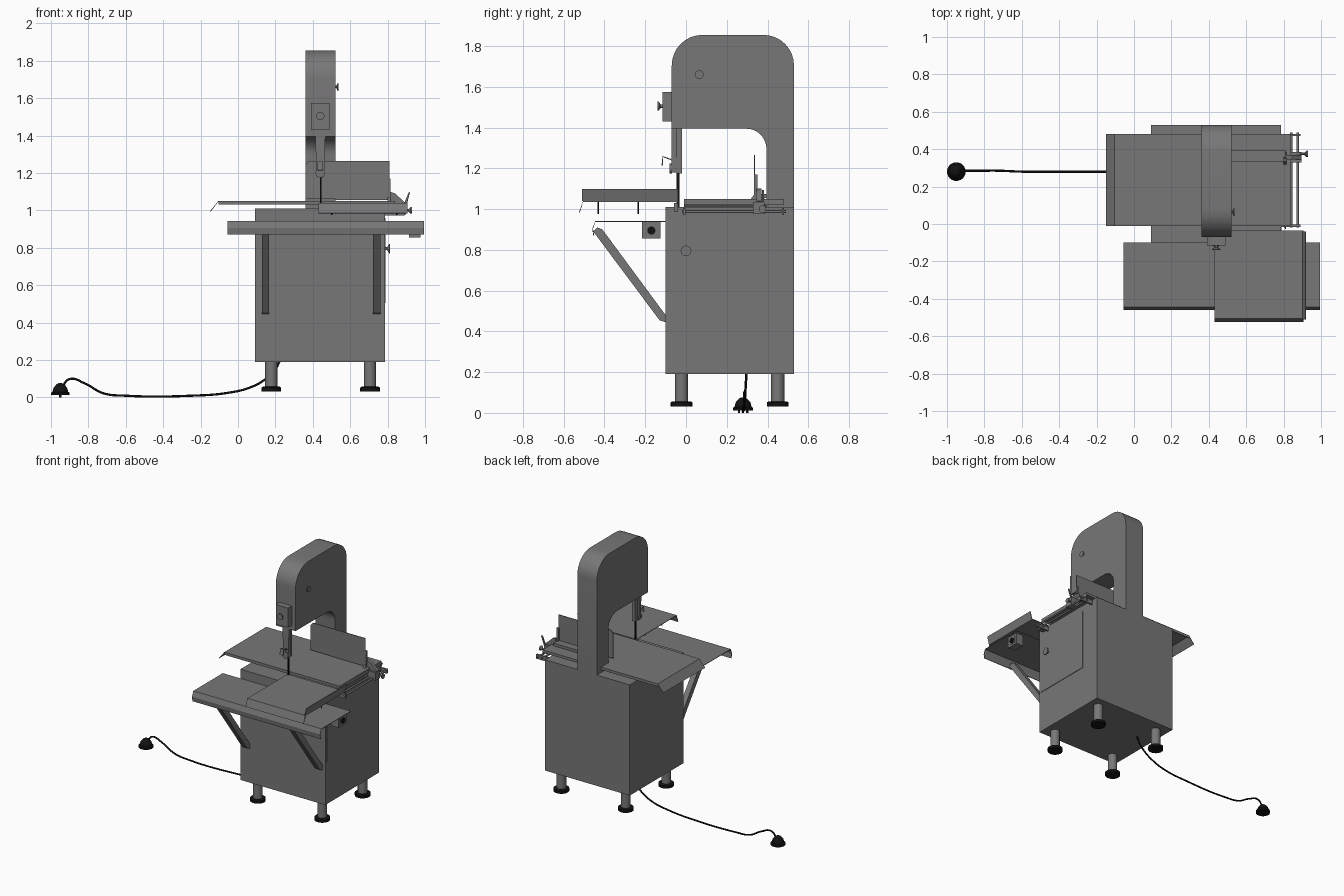
import bpy, bmesh, math
from mathutils import Vector

if "Cube" in bpy.data.objects:
    bpy.data.objects.remove(bpy.data.objects["Cube"])


def material(name, c):
    m = bpy.data.materials.new(name)
    m.diffuse_color = (*c, 1)
    m.use_nodes = True
    m.node_tree.nodes["Principled BSDF"].inputs["Base Color"].default_value = m.diffuse_color
    return m


STEEL = material("steel_grey", (0.19, 0.185, 0.19))
BLACK = material("black_rubber", (0.006, 0.006, 0.006))


def finish(name, bm, mat, smooth=False):
    bmesh.ops.recalc_face_normals(bm, faces=bm.faces)
    me = bpy.data.meshes.new(name)
    bm.to_mesh(me)
    bm.free()
    ob = bpy.data.objects.new(name, me)
    bpy.context.collection.objects.link(ob)
    me.materials.append(mat)
    if smooth:
        bpy.ops.object.select_all(action='DESELECT')
        ob.select_set(True)
        bpy.context.view_layer.objects.active = ob
        bpy.ops.object.shade_smooth_by_angle(angle=math.radians(35))
    return ob


def prism(name, pts, axis, a, b, mat=STEEL, smooth=False):
    """Extrude a closed profile along an axis: x uses (y,z), y uses (x,z), z uses (x,y)."""
    bm = bmesh.new()

    def put(p, t):
        q = list(p)
        q.insert("xyz".index(axis), t)
        return bm.verts.new(q)
    lo, hi = [put(p, a) for p in pts], [put(p, b) for p in pts]
    bm.faces.new(lo)
    bm.faces.new(hi[::-1])
    for i in range(len(pts)):
        j = (i + 1) % len(pts)
        bm.faces.new((lo[i], lo[j], hi[j], hi[i]))
    return finish(name, bm, mat, smooth)


def box(name, x0, x1, y0, y1, z0, z1, mat=STEEL):
    return prism(name, [(x0, y0), (x1, y0), (x1, y1), (x0, y1)], 'z', z0, z1, mat)


def sheet(name, path, axis, a, b, t=0.004):
    """Bent sheet metal: an open path thickened downward and extruded."""
    n = []
    for i in range(len(path)):
        p, q = Vector(path[max(i - 1, 0)]), Vector(path[min(i + 1, len(path) - 1)])
        d = (q - p).normalized()
        n.append((path[i][0] + d.y * t, path[i][1] - d.x * t))
    return prism(name, list(path) + n[::-1], axis, a, b)


def lathe(name, profile, origin, axis='z', mat=STEEL, n=24):
    """Revolve (radius, height) points about an axis through the origin."""
    bm = bmesh.new()
    rot = Vector((0, 0, 1)).rotation_difference(
        Vector({'x': (1, 0, 0), 'y': (0, -1, 0), 'z': (0, 0, 1)}[axis]))
    rings = []
    for r, h in profile:
        rings.append([bm.verts.new(Vector(origin) + rot @ Vector(
            (r * math.cos(k * math.tau / n), r * math.sin(k * math.tau / n), h))) for k in range(n)])
    for lo, hi in zip(rings, rings[1:]):
        for k in range(n):
            bm.faces.new((lo[k], lo[(k + 1) % n], hi[(k + 1) % n], hi[k]))
    bm.faces.new(rings[0])
    bm.faces.new(rings[-1])
    return finish(name, bm, mat, True)


def rod(name, p0, p1, r, axis, mat=STEEL):
    return lathe(name, [(r, 0), (r, p1)], p0, axis, mat, 12)


def arc(cy, cz, r, a0, a1, n=8):
    return [(cy + r * math.cos(math.radians(a0 + (a1 - a0) * i / n)),
             cz + r * math.sin(math.radians(a0 + (a1 - a0) * i / n))) for i in range(n + 1)]


# cabinet with door and latch
box("cabinet", 0.09, 0.785, -0.10, 0.53, 0.19, 1.01)
box("cabinet_door", 0.785, 0.789, -0.085, 0.375, 0.505, 0.96)
KNOB = [(0.008, 0), (0.008, 0.01), (0.026, 0.022), (0.026, 0.027)]
lathe("door_knob", KNOB, (0.787, 0, 0.795), 'x')

# column and wheel head as one C-shaped body
head = [(0.53, 1.0)] + arc(0.38, 1.705, 0.15, 0, 90) + arc(0.08, 1.705, 0.15, 90, 180)
head += [(-0.07, 1.395)] + arc(0.295, 1.295, 0.10, 90, 0) + [(0.395, 1.0)]
prism("column_and_head", head, 'x', 0.36, 0.52, smooth=True)
lathe("head_knob", [(0.007, 0), (0.007, 0.007), (0.021, 0.014), (0.021, 0.018)],
      (0.519, 0.065, 1.66), 'x')

# blade tension box
box("tension_box", 0.39, 0.49, -0.115, -0.07, 1.43, 1.575)
lathe("tension_knob", [(0.008, 0), (0.008, 0.012), (0.022, 0.02), (0.022, 0.026)],
      (0.44, -0.113, 1.505), 'y')

# blade guard, clamp and blade
prism("blade_guard", [(0.413, 1.40), (0.42, 1.18), (0.46, 1.18), (0.467, 1.40)], 'y', -0.07, -0.045)
box("blade_guide_bar", 0.43, 0.455, -0.045, -0.02, 1.175, 1.40)
lathe("guide_clamp", [(0.025, 0), (0.025, 0.012)], (0.44, -0.068, 1.20), 'y')
sheet("guard_handle", [(-0.12, 1.215), (-0.115, 1.26), (-0.07, 1.245)], 'x', 0.425, 0.455, 0.006)
box("saw_blade", 0.438, 0.446, -0.047, -0.032, 1.0, 1.19, BLACK)

# main table with folded left lip and edges
sheet("main_table", [(-0.15, 0.995), (-0.105, 1.05), (0.84, 1.05)], 'y', -0.01, 0.48)
for y in (-0.01, 0.476):
    box("table_edge_fold", -0.105, 0.84, y, y + 0.004, 1.03, 1.048)
box("table_right_fold", 0.836, 0.84, -0.01, 0.48, 1.02, 1.048)

# sliding table with front lip, leaning side guard and pegs
sheet("sliding_table", [(-0.525, 0.985), (-0.505, 1.04), (-0.035, 1.04)], 'x', 0.43, 0.905)
prism("side_guard", [(0.901, 1.04), (0.905, 1.04), (0.92, 1.098), (0.916, 1.098)], 'y', -0.51, -0.04)
for x in (0.50, 0.85):
    for y in (-0.43, -0.235):
        rod("table_peg", (x, y, 0.975), 0.064, 0.004, 'z', BLACK)
box("sliding_table_rail", 0.43, 0.83, -0.06, -0.04, 0.985, 1.03)

# lower shelf with front flange and diagonal brackets
sheet("lower_shelf", [(-0.455, 0.87), (-0.46, 0.905), (-0.445, 0.942), (-0.10, 0.942)], 'x', -0.055, 0.995)
for x in (0.147, 0.742):
    prism("shelf_bracket", [(-0.455, 0.89), (-0.435, 0.91), (-0.41, 0.90), (-0.10, 0.48),
                            (-0.10, 0.445), (-0.13, 0.455)], 'x', x - 0.02, x + 0.02)

# control box with push button
box("control_box", 0.915, 0.975, -0.215, -0.125, 0.855, 0.94)
box("button_plate", 0.975, 0.978, -0.198, -0.142, 0.87, 0.925)
lathe("push_button", [(0.02, 0), (0.02, 0.008)], (0.977, -0.17, 0.895), 'x', BLACK)

# rail on the right side with sliding clamp
for x in (0.84, 0.875):
    lathe("guide_rod", [(0.007, 0), (0.007, 0.51)], (x, 0.49, 0.988), 'y', n=12)
for y in (-0.015, 0.47):
    box("rail_bracket", 0.78, 0.89, y, y + 0.012, 0.972, 1.005)
box("rail_clamp", 0.825, 0.895, 0.33, 0.385, 0.975, 1.035)
lathe("clamp_knob", [(0.006, 0), (0.006, 0.018), (0.018, 0.03), (0.018, 0.036)],
      (0.893, 0.375, 1.0), 'x')

# portioning fence with foot and arm
prism("portion_fence", [(0.36, 1.06), (0.81, 1.06), (0.81, 1.265), (0.38, 1.265), (0.36, 1.24)],
      'y', 0.333, 0.338)
box("fence_foot", 0.522, 0.81, 0.338, 0.394, 1.055, 1.075)
prism("fence_bracket", [(0.31, 1.04), (0.333, 1.07), (0.338, 1.17), (0.35, 1.17),
                        (0.352, 1.08), (0.385, 1.055), (0.385, 1.04)], 'x', 0.80, 0.815)
prism("fence_arm", [(0.81, 1.05), (0.81, 1.10), (0.84, 1.09), (0.895, 1.04), (0.88, 1.02)],
      'y', 0.345, 0.37)
prism("clamp_lever", [(0.885, 1.03), (0.897, 1.03), (0.92, 1.095), (0.912, 1.095)], 'y', 0.372, 0.382)

# legs with rubber feet
for x in (0.178, 0.706):
    for y in (-0.022, 0.45):
        rod("leg", (x, y, 0.05), 0.145, 0.033, 'z')
        lathe("foot", [(0.053, 0), (0.053, 0.02), (0.045, 0.025)], (x, y, 0.032), 'z', BLACK)

# power cord and plug
cu = bpy.data.curves.new("power_cord", 'CURVE')
cu.dimensions = '3D'
cu.bevel_depth = 0.006
cu.bevel_resolution = 2
cu.resolution_u = 8
cord = [(-0.945, 0.05), (-0.90, 0.098), (-0.82, 0.075), (-0.72, 0.022), (-0.60, 0.009), (-0.25, 0.009),
        (-0.05, 0.025), (0.07, 0.055), (0.15, 0.10), (0.20, 0.15), (0.225, 0.20)]
sp = cu.splines.new('BEZIER')
sp.bezier_points.add(len(cord) - 1)
for i, (bp, (x, z)) in enumerate(zip(sp.bezier_points, cord)):
    bp.co = (x, 0.28 if 3 < i < 7 else 0.285 + 0.003 * max(i - 6, 0), z)
    bp.handle_left_type = bp.handle_right_type = 'AUTO'
cord_ob = bpy.data.objects.new("power_cord", cu)
bpy.context.collection.objects.link(cord_ob)
cu.materials.append(BLACK)
lathe("plug", [(0.05, 0), (0.05, 0.012), (0.042, 0.018), (0.036, 0.04), (0.02, 0.058), (0.008, 0.064)],
      (-0.95, 0.28, 0.012), 'z', BLACK)
for dy in (-0.02, 0.02):
    rod("plug_pin", (-0.95, 0.28 + dy, 0.0), 0.014, 0.006, 'z', BLACK)
